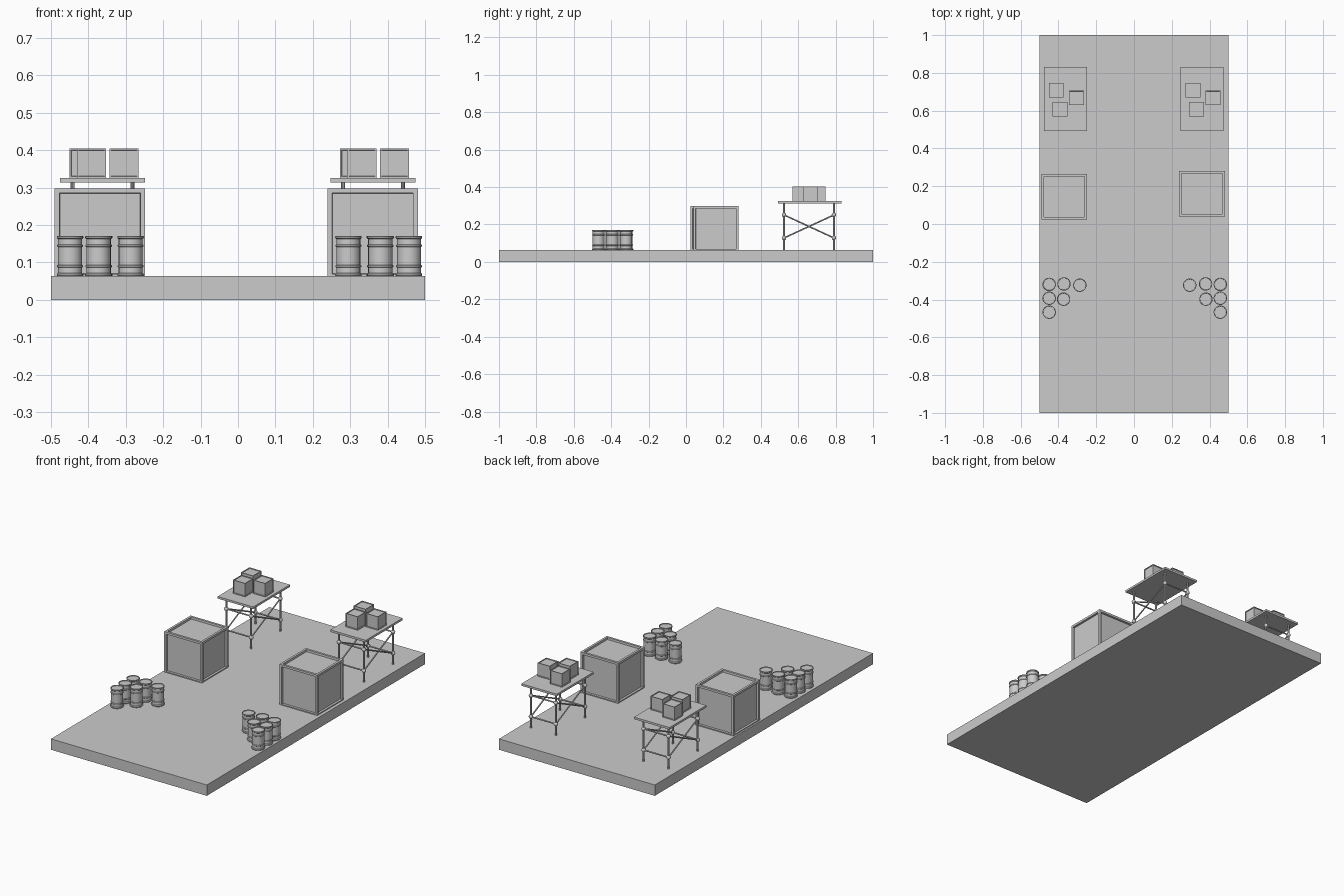
import bpy, bmesh, math
from mathutils import Vector

if "Cube" in bpy.data.objects:
    bpy.data.objects.remove(bpy.data.objects["Cube"])

DECK = 0.063


def finish(bm, name, smooth=False):
    bmesh.ops.recalc_face_normals(bm, faces=bm.faces[:])
    me = bpy.data.meshes.new(name)
    bm.to_mesh(me)
    bm.free()
    ob = bpy.data.objects.new(name, me)
    bpy.context.collection.objects.link(ob)
    if smooth:
        bpy.context.view_layer.objects.active = ob
        ob.select_set(True)
        bpy.ops.object.shade_smooth_by_angle(angle=math.radians(35))
        ob.select_set(False)
    return ob


def box(name, lo, hi):
    bm = bmesh.new()
    bmesh.ops.create_cube(bm, size=1)
    lo, hi = Vector(lo), Vector(hi)
    bmesh.ops.scale(bm, vec=hi - lo, verts=bm.verts)
    bmesh.ops.translate(bm, vec=(lo + hi) / 2, verts=bm.verts)
    return finish(bm, name)


def crate(name, x, y, top, size):
    # cube with a framed, recessed panel on every side
    bm = bmesh.new()
    bmesh.ops.create_cube(bm, size=size)
    panels = bm.faces[:]
    bmesh.ops.inset_individual(bm, faces=panels, thickness=size * 0.075)
    bmesh.ops.inset_individual(bm, faces=panels, thickness=size * 0.004, depth=-size * 0.05)
    bmesh.ops.translate(bm, vec=(x, y, top - size / 2), verts=bm.verts)
    return finish(bm, name)


def lathe(name, profile, x, y, z, sides=24):
    bm = bmesh.new()
    rings = []
    for r, h in profile:
        rings.append([bm.verts.new((x + r * math.cos(2 * math.pi * i / sides),
                                    y + r * math.sin(2 * math.pi * i / sides), z + h))
                      for i in range(sides)])
    for a, b in zip(rings, rings[1:]):
        for i in range(sides):
            j = (i + 1) % sides
            bm.faces.new((a[i], a[j], b[j], b[i]))
    bm.faces.new(rings[0])
    bm.faces.new(rings[-1])
    return finish(bm, name, True)


def rod(name, a, b, r):
    a, b = Vector(a), Vector(b)
    bm = bmesh.new()
    bmesh.ops.create_cone(bm, cap_ends=True, segments=10, radius1=r, radius2=r, depth=(b - a).length)
    bmesh.ops.rotate(bm, cent=(0, 0, 0), verts=bm.verts,
                     matrix=(b - a).to_track_quat('Z', 'Y').to_matrix())
    bmesh.ops.translate(bm, vec=(a + b) / 2, verts=bm.verts)
    return finish(bm, name, True)


def joint(name, p):
    bm = bmesh.new()
    bmesh.ops.create_uvsphere(bm, u_segments=12, v_segments=8, radius=0.012)
    bmesh.ops.translate(bm, vec=p, verts=bm.verts)
    return finish(bm, name, True)


# ground slab
box("base_slab", (-0.5, -1, 0), (0.5, 1, DECK))

# large crates
crate("large_crate_left", -0.369, 0.144, 0.298, 0.242)
crate("large_crate_right", 0.36, 0.16, 0.298, 0.242)

# barrels: body with end rims and two rolling hoops
BARREL = [(0.034, 0), (0.0355, 0.002), (0.0355, 0.006), (0.032, 0.009), (0.032, 0.023),
          (0.0345, 0.025), (0.0345, 0.028), (0.032, 0.030), (0.032, 0.078), (0.0345, 0.080),
          (0.0345, 0.083), (0.032, 0.085), (0.032, 0.099), (0.0355, 0.102), (0.0355, 0.106),
          (0.034, 0.108), (0.032, 0.108), (0.031, 0.104)]
SPOTS = [(0.453, -0.32), (0.375, -0.317), (0.291, -0.324),
         (0.453, -0.393), (0.377, -0.398), (0.453, -0.467)]
for side in (-1, 1):
    for x, y in SPOTS:
        lathe("barrel", BARREL, side * x + 0.004, y, DECK)

# scaffold tables with three small crates each
Y0, Y1, LOW, HIGH = 0.524, 0.791, 0.128, 0.251
for cx in (-0.362, 0.361):
    box("table_top", (cx - 0.114, 0.493, 0.313), (cx + 0.114, 0.831, 0.325))
    for x in (cx - 0.08, cx + 0.08):
        for y in (Y0, Y1):
            rod("table_leg", (x, y, DECK), (x, y, 0.315), 0.0055)
            for z in (LOW, HIGH):
                joint("leg_joint", (x, y, z))
        rod("cross_brace", (x, Y0, LOW), (x, Y1, HIGH), 0.004)
        rod("cross_brace", (x, Y0, HIGH), (x, Y1, LOW), 0.004)
    for y in (Y0, Y1):
        for z in (LOW, HIGH):
            rod("cross_bar", (cx - 0.08, y, z), (cx + 0.08, y, z), 0.004)
    for dx, dy in ((-0.049, 0.708), (0.057, 0.668), (-0.03, 0.608)):
        crate("small_crate", cx + dx, dy, 0.404, 0.078)
